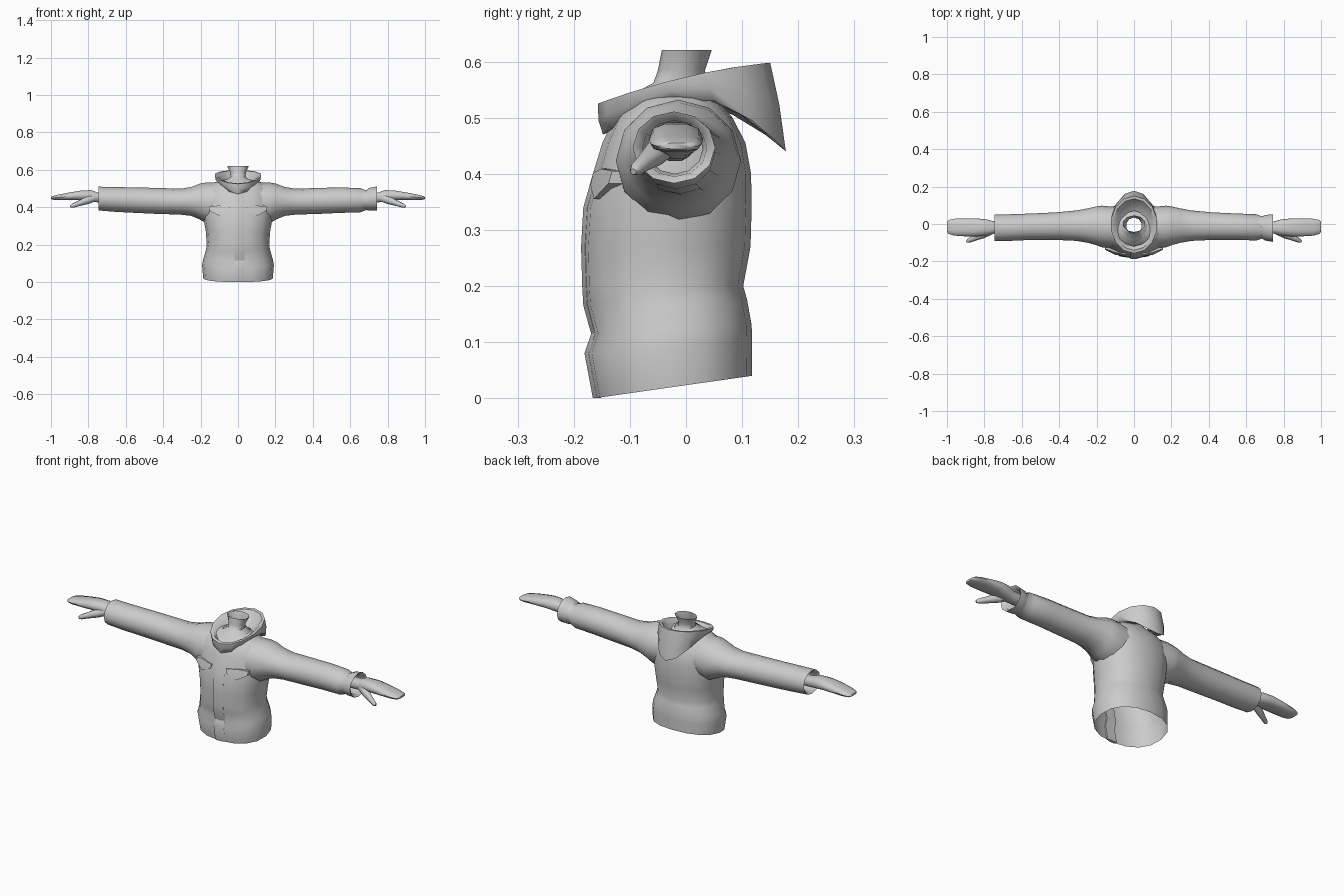
import bpy, bmesh, math
from mathutils import Vector

if "Cube" in bpy.data.objects:
    bpy.data.objects.remove(bpy.data.objects["Cube"])


def finish(name, bm, angle=50):
    bmesh.ops.recalc_face_normals(bm, faces=bm.faces)
    me = bpy.data.meshes.new(name)
    bm.to_mesh(me)
    bm.free()
    ob = bpy.data.objects.new(name, me)
    bpy.context.collection.objects.link(ob)
    bpy.ops.object.select_all(action='DESELECT')
    ob.select_set(True)
    bpy.context.view_layer.objects.active = ob
    bpy.ops.object.shade_smooth_by_angle(angle=math.radians(angle))
    return ob


def loft(name, rings, cap_start=False, cap_end=False, angle=50):
    bm = bmesh.new()
    vs = [[bm.verts.new(p) for p in r] for r in rings]
    n = len(vs[0])
    for a, b in zip(vs, vs[1:]):
        for i in range(n):
            j = (i + 1) % n
            bm.faces.new((a[i], a[j], b[j], b[i]))
    if cap_start:
        bm.faces.new(vs[0])
    if cap_end:
        bm.faces.new(vs[-1])
    return finish(name, bm, angle)


def spow(v, p):
    return math.copysign(abs(v) ** p, v)


def circle(n, p=1.0, off=0.0):
    # unit (super)ellipse points
    out = []
    for i in range(n):
        a = 2 * math.pi * (i + off) / n
        out.append((spow(math.cos(a), p), spow(math.sin(a), p)))
    return out


# Torso: z, half width, front y, back y, extra height at the back
TORSO = [(0.0, .186, -.163, .118, .04), (.08, .192, -.178, .118, .02),
         (.115, .186, -.166, .117, .015), (.165, .172, -.18, .109, .01),
         (.20, .167, -.182, .102, 0), (.27, .172, -.184, .115, 0),
         (.34, .184, -.18, .117, 0), (.40, .186, -.163, .116, 0),
         (.455, .184, -.146, .106, 0), (.50, .168, -.125, .083, 0),
         (.532, .13, -.095, .055, 0), (.548, .07, -.07, .04, 0)]
rings = []
for z, rx, yf, yb, t in TORSO:
    cy, ry = (yf + yb) / 2, (yb - yf) / 2
    rings.append([(c * rx, cy + s * ry, z + t * (s + 1) / 2) for c, s in circle(16, .88)])
loft("jacket_torso", rings)

# Front placket: thin overlapping strip down the chest
strip = []
for z, rx, yf, yb, t in TORSO[:10]:
    strip.append([(-.02, yf - .003, z), (.012, yf - .003, z),
                  (.035, yf + .004, z), (.035, yf + .012, z), (-.02, yf + .012, z)])
loft("front_placket", strip, True, True, 30)

# Sleeves: x, top z, bottom z, front y, back y
SLEEVE = [(.09, .533, .31, -.125, .09), (.17, .532, .315, -.125, .098),
          (.205, .526, .335, -.112, .093), (.25, .508, .354, -.1, .083),
          (.31, .499, .361, -.09, .072), (.42, .503, .364, -.085, .062),
          (.55, .506, .37, -.085, .056)]
PLAIN = [(.66, .508, .376, -.09, .052), (.745, .51, .383, -.092, .05)]
FOLDED = [(.655, .502, .373, -.088, .052), (.685, .49, .385, -.078, .04),
          (.70, .503, .383, -.088, .048), (.742, .511, .383, -.095, .052)]
CUFF = [(.732, .495, .395, -.078, .037), (.65, .49, .40, -.07, .03)]

# Hand: x, top z, bottom z, front y, back y
HAND = [(.65, .478, .422, -.05, .012), (.75, .48, .425, -.052, .014),
        (.785, .493, .43, -.06, .024), (.84, .49, .437, -.066, .03),
        (.90, .48, .438, -.066, .03), (.96, .468, .438, -.062, .028),
        (.99, .46, .44, -.054, .022), (1.0, .455, .444, -.042, .012)]


def tube(rows, side, n, p=1.0, grow=1.0):
    out = []
    for x, zt, zb, yf, yb in rows:
        cy, cz = (yf + yb) / 2, (zt + zb) / 2
        out.append([(side * x, cy + c * (yb - yf) / 2 * grow, cz + s * (zt - zb) / 2 * grow)
                    for c, s in circle(n, p)])
    return out


for side, word in ((-1, "right"), (1, "left")):
    rows = SLEEVE + (PLAIN if side < 0 else FOLDED) + CUFF
    loft(word + "_sleeve", tube(rows, side, 12), angle=60)
    loft(word + "_hand", tube(HAND, side, 10, .8), True, True, 60)

    # Thumb: tapered tube from the palm forward and down
    a, b = Vector((.765, -.035, .452)), Vector((.895, -.094, .404))
    d = (b - a).normalized()
    u = d.cross(Vector((0, 0, 1))).normalized()
    v = d.cross(u)
    thumb = []
    for t, r in ((0, .022), (.35, .022), (.7, .015), (.92, .012), (1, .006)):
        thumb.append([(side * q.x, q.y, q.z) for q in
                      (a.lerp(b, t) + u * c * r + v * s * r for c, s in circle(6))])
    loft(word + "_thumb", thumb, True, True, 60)

    # Chest pocket flap: pointed panel wrapped on the curved chest
    outline = [(.043, .402), (.10, .409), (.155, .405), (.153, .383), (.103, .355), (.05, .38)]
    bm = bmesh.new()

    def chest(x, z, d):
        return (side * x, -.168 + 1.5 * x * x + (z - .38) * .25 - d, z)

    back = [bm.verts.new(chest(x, z, -.02)) for x, z in outline]
    front = [bm.verts.new(chest(x, z, .006)) for x, z in outline]
    mid = bm.verts.new(chest(.10, .385, .008))
    for i in range(6):
        j = (i + 1) % 6
        bm.faces.new((back[i], back[j], front[j], front[i]))
        bm.faces.new((front[i], front[j], mid))
    finish(word + "_pocket_flap", bm, 35)

# Hood and collar: half width, front y, back y, then z at front, side and back
HOOD = [(.095, -.125, .075, .478, .525, .53), (.112, -.148, .178, .47, .537, .44),
        (.124, -.156, .166, .495, .553, .525), (.125, -.157, .15, .525, .572, .598),
        (.112, -.14, .135, .528, .572, .596), (.09, -.12, .105, .505, .55, .55),
        (.07, -.095, .07, .50, .535, .53)]
rings = []
for rx, yf, yb, zf, zm, zb in HOOD:
    rings.append([(rx * s, (yf + yb) / 2 + c * (yb - yf) / 2,
                   zm + (zb - zf) / 2 * c + ((zb + zf) / 2 - zm) * c * c)
                  for c, s in circle(14)])
loft("hood", rings, angle=45)

# Neck: open flared stub, z, half width, front y, back y
NECK = [(.53, .085, -.10, .06), (.546, .065, -.088, .05), (.562, .042, -.058, .036),
        (.585, .044, -.05, .034), (.621, .061, -.043, .046)]
loft("neck", [[(c * rx, (yf + yb) / 2 + s * (yb - yf) / 2, z) for c, s in circle(10, 1, .5)]
              for z, rx, yf, yb in NECK])
